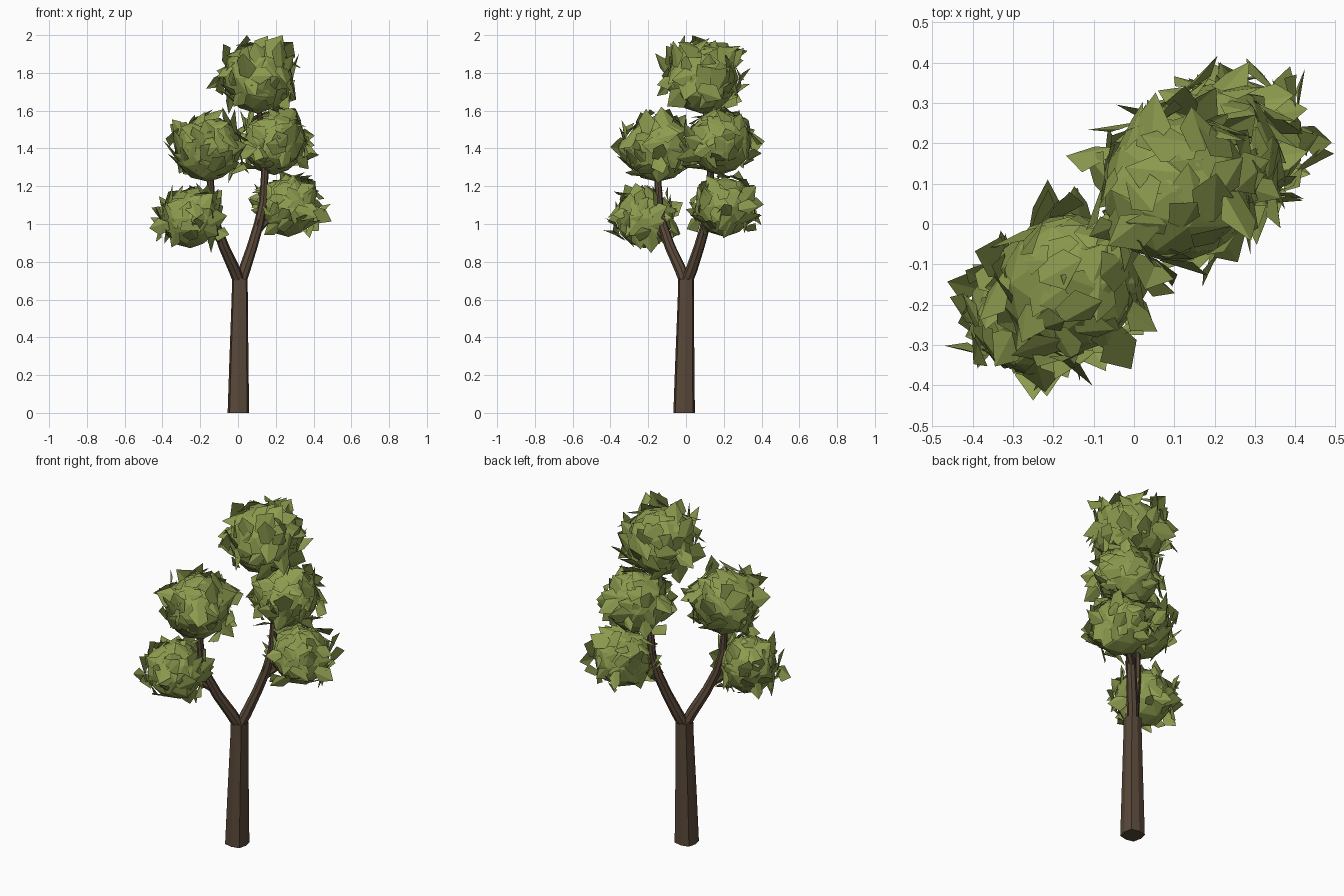
import bpy, bmesh, math, random
from mathutils import Vector

if "Cube" in bpy.data.objects:
    bpy.data.objects.remove(bpy.data.objects["Cube"])

random.seed(5)


def material(name, rgb):
    m = bpy.data.materials.new(name)
    m.diffuse_color = (*rgb, 1)
    m.use_nodes = True
    m.node_tree.nodes["Principled BSDF"].inputs["Base Color"].default_value = m.diffuse_color
    return m


BARK = material("brown bark", (0.098, 0.064, 0.040))
LEAF = material("olive green leaf", (0.264, 0.330, 0.078))


def finish(bm, name, mat):
    me = bpy.data.meshes.new(name)
    bm.to_mesh(me)
    bm.free()
    me.materials.append(mat)
    ob = bpy.data.objects.new(name, me)
    bpy.context.collection.objects.link(ob)
    return ob


def limb(name, path, sides, corner=1.0):
    """Faceted tapering tube through (x, y, z, radius) points; corner widens every other edge."""
    bm = bmesh.new()
    pts = [Vector(p[:3]) for p in path]
    rings = []
    for i, p in enumerate(pts):
        d = pts[min(i + 1, len(pts) - 1)] - pts[max(i - 1, 0)]
        if p.z < 0.01:
            d = Vector((0, 0, 1))
        d.normalize()
        u = Vector((0, 1, 0)).cross(d).normalized()
        v = d.cross(u)
        ring = []
        for k in range(sides):
            a = 2 * math.pi * k / sides
            r = path[i][3] * (corner if k % 2 else 1)
            ring.append(bm.verts.new(p + r * (u * math.cos(a) + v * math.sin(a))))
        rings.append(ring)
    for a, b in zip(rings, rings[1:]):
        for k in range(sides):
            j = (k + 1) % sides
            bm.faces.new((a[k], a[j], b[j], b[k]))
    bm.faces.new(rings[0][::-1])
    bm.faces.new(rings[-1])
    finish(bm, name, BARK)


def foliage(name, centre, r, count):
    """Faceted ball covered with folded, outward tilted leaves."""
    c = Vector(centre)
    bm = bmesh.new()
    bmesh.ops.create_icosphere(bm, subdivisions=2, radius=r)
    for v in bm.verts:
        v.co = c + v.co * random.uniform(0.99, 1.03)
    for i in range(count):
        # even spiral spread, leaving the underside mostly bare
        z = 1 - 1.68 * (i + 0.5) / count
        a = i * 2.39996 + random.uniform(-0.3, 0.3)
        s = math.sqrt(1 - z * z)
        n = Vector((s * math.cos(a), s * math.sin(a), z))
        t = n.orthogonal().normalized()
        b = n.cross(t)
        spin = random.uniform(0, 2 * math.pi)
        along = t * math.cos(spin) + b * math.sin(spin)
        side = n.cross(along)
        tilt = random.uniform(0.1, 0.45 if z > 0.75 else 0.9)
        d = along * math.cos(tilt) + n * math.sin(tilt)
        up = d.cross(side)
        size = r * random.uniform(0.52, 0.80)
        w = size * random.uniform(0.32, 0.46)
        base = c + n * r * random.uniform(0.93, 1.0) - along * size * 0.35
        fold = up * size * 0.10
        outline = [
            base - side * w * 0.4,
            base + d * size * 0.5 - side * w - fold,
            base + d * size + side * w * random.uniform(-0.4, 0.4),
            base + d * size * 0.55 + side * w - fold,
            base + side * w * 0.5,
        ]
        vs = []
        for p in outline:
            p.z = min(p.z, 2.0)
            vs.append(bm.verts.new(p))
        # the fold runs from the stem to the tip
        for f in ((vs[0], vs[2], vs[1]), (vs[0], vs[4], vs[3], vs[2])):
            face = bm.faces.new(f)
            face.normal_update()
            if face.normal.dot(n) < 0:
                face.normal_flip()
    finish(bm, name, LEAF)


# Trunk, squarish with bulging sides
limb("trunk", [(0.002, -0.010, 0, 0.057), (0.005, -0.006, 0.3, 0.050),
               (0.009, -0.001, 0.6, 0.043), (0.01, 0, 0.71, 0.041)], 8, 1.15)

# Main fork
limb("left_branch", [(0.015, 0.005, 0.67, 0.031), (-0.02, -0.03, 0.76, 0.031),
                     (-0.075, -0.085, 0.88, 0.028), (-0.115, -0.122, 0.99, 0.025),
                     (-0.14, -0.142, 1.10, 0.022), (-0.145, -0.148, 1.22, 0.018),
                     (-0.15, -0.145, 1.38, 0.013)], 8)
limb("right_branch", [(0.005, -0.005, 0.67, 0.031), (0.035, 0.03, 0.76, 0.031),
                      (0.075, 0.07, 0.88, 0.028), (0.11, 0.105, 1.00, 0.026),
                      (0.135, 0.125, 1.12, 0.023), (0.142, 0.130, 1.28, 0.019),
                      (0.13, 0.115, 1.45, 0.016), (0.11, 0.10, 1.62, 0.014),
                      (0.10, 0.09, 1.75, 0.010)], 8)

# Side twigs reaching into the foliage
limb("lower_left_twig", [(-0.09, -0.10, 0.91, 0.018), (-0.14, -0.15, 0.96, 0.015),
                         (-0.23, -0.21, 1.02, 0.008)], 6)
limb("lower_right_twig", [(0.10, 0.10, 0.96, 0.018), (0.17, 0.15, 1.03, 0.015),
                          (0.26, 0.20, 1.08, 0.008)], 6)
limb("upper_right_twig", [(0.14, 0.13, 1.25, 0.016), (0.17, 0.155, 1.34, 0.013),
                          (0.19, 0.175, 1.43, 0.008)], 6)

# Foliage clusters
for name, centre, r, count in [
    ("crown_foliage", (0.105, 0.088, 1.772), 0.186, 68),
    ("upper_left_foliage", (-0.158, -0.148, 1.397), 0.175, 66),
    ("upper_right_foliage", (0.193, 0.178, 1.43), 0.168, 66),
    ("lower_left_foliage", (-0.252, -0.22, 1.028), 0.154, 64),
    ("lower_right_foliage", (0.267, 0.205, 1.09), 0.155, 64),
]:
    foliage(name, centre, r, count)
